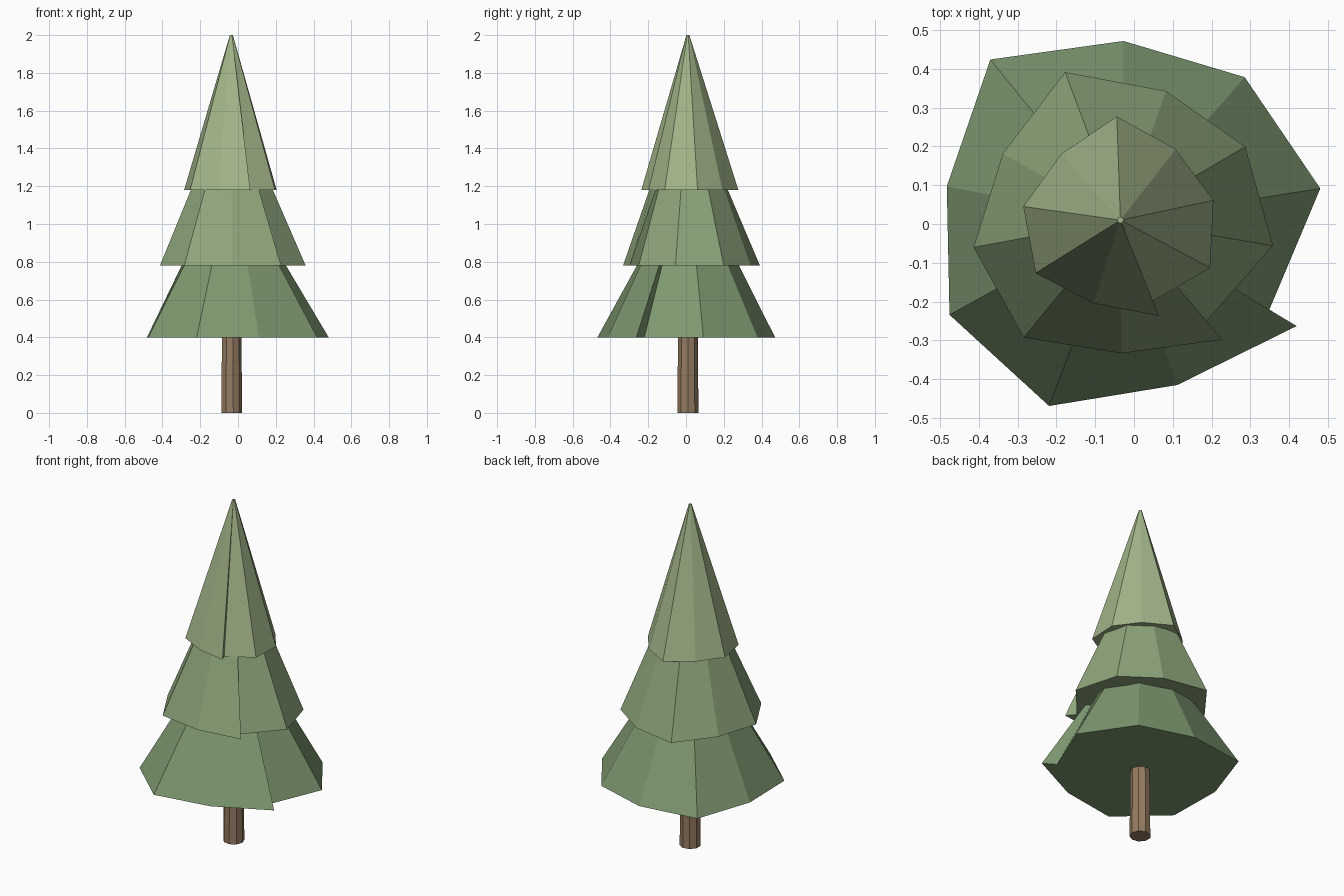
import bpy, bmesh
from math import cos, sin, radians

if "Cube" in bpy.data.objects:
    bpy.data.objects.remove(bpy.data.objects["Cube"])

CX, CY = -0.035, 0.01          # tree axis
SEGS = 9
# relative rim radii, running clockwise from the seam; the last one closes the step
RIM = [1.0, 0.848, 0.968, 0.95, 0.86, 1.005, 0.871, 0.921, 0.984, 0.845]


def make_object(name, bm, color):
    bmesh.ops.recalc_face_normals(bm, faces=bm.faces)
    mesh = bpy.data.meshes.new(name)
    bm.to_mesh(mesh)
    bm.free()
    mat = bpy.data.materials.new(name + "_color")
    mat.diffuse_color = (*color, 1)
    mat.use_nodes = True
    mat.node_tree.nodes["Principled BSDF"].inputs["Base Color"].default_value = mat.diffuse_color
    mesh.materials.append(mat)
    obj = bpy.data.objects.new(name, mesh)
    obj.location = (CX, CY, 0)
    bpy.context.collection.objects.link(obj)
    return obj


def prism(name, radii, start, z0, r1, z1, color):
    """Faceted skirt: uneven bottom rim, even top ring; an extra rim point makes a stepped seam."""
    bm = bmesh.new()

    def ring(rs, z):
        return [bm.verts.new((r * cos(radians(start - 40 * i)),
                              r * sin(radians(start - 40 * i)), z))
                for i, r in enumerate(rs)]

    low = ring(radii, z0)
    top = ring([r1] * SEGS, z1)
    stepped = len(radii) > SEGS
    for i in range(SEGS):
        j = i + 1 if stepped else (i + 1) % SEGS
        bm.faces.new((low[i], low[j], top[(i + 1) % SEGS], top[i]))
    if stepped:                 # radial wall at the seam
        bm.faces.new((low[-1], low[0], top[0]))
    bm.faces.new(low)
    bm.faces.new(top)
    return make_object(name, bm, color)


# trunk
prism("trunk", [0.057] * SEGS, 0, 0, 0.052, 0.5, (0.30, 0.20, 0.12))

# foliage tiers: scale, seam angle, bottom z, top radius, top z, colour
tiers = [
    ("lower_branches", 0.53, -31, 0.40, 0.16, 1.0, (0.21, 0.32, 0.165)),
    ("middle_branches", 0.405, -49.5, 0.78, 0.135, 1.38, (0.27, 0.38, 0.20)),
    ("upper_branches", 0.266, -68, 1.18, 0.008, 2.0, (0.36, 0.46, 0.25)),
]
for name, scale, start, z0, r1, z1, color in tiers:
    prism(name, [scale * r for r in RIM], start, z0, r1, z1, color)
